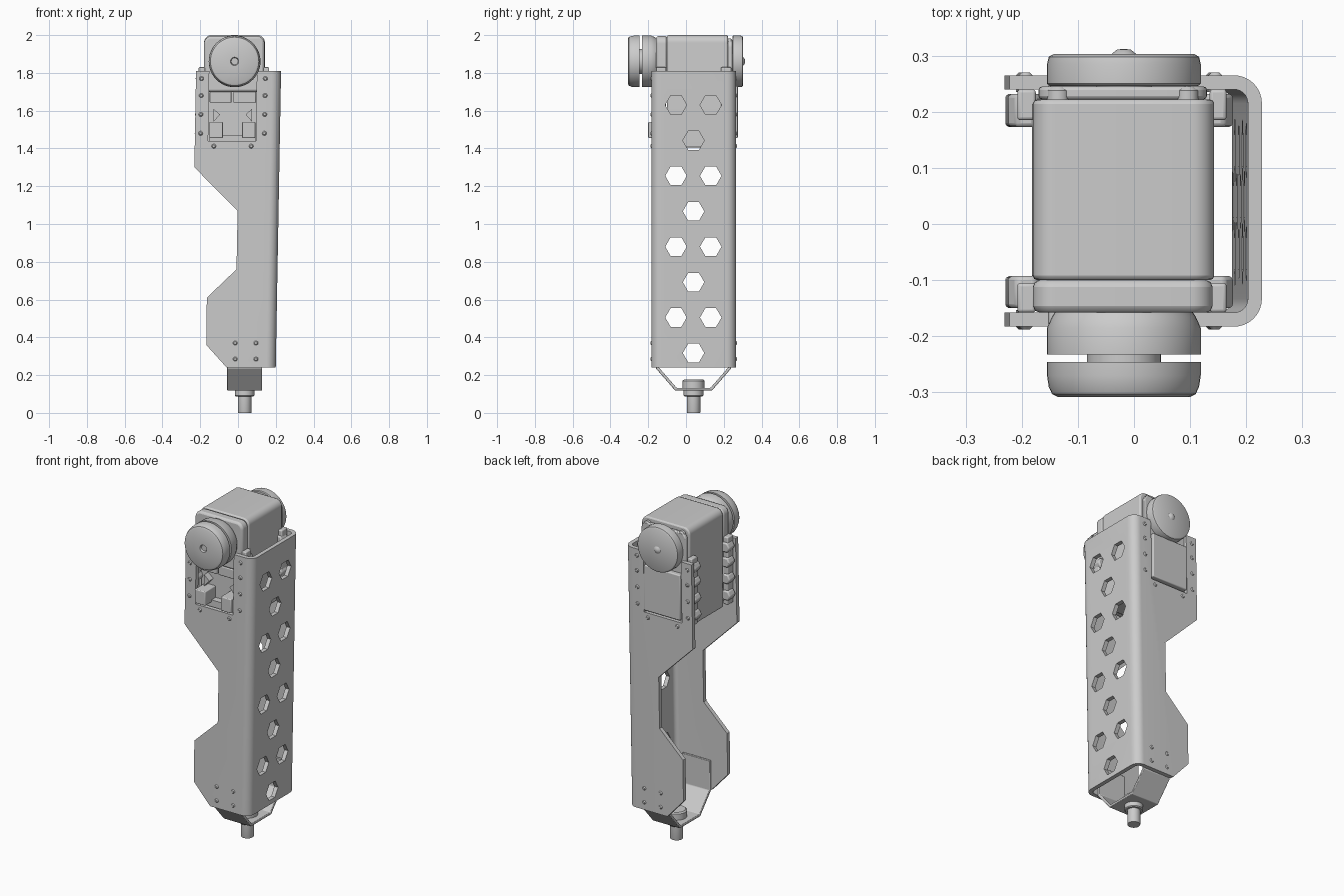
import bpy, bmesh, math
from mathutils import Vector

if "Cube" in bpy.data.objects:
    bpy.data.objects.remove(bpy.data.objects["Cube"])

TILT = 0.018          # the channel leans slightly towards +x at the top
Y0, Y1 = -0.183, 0.265  # outer faces of the two side plates
YC = 0.04


def finish(bm, name):
    bmesh.ops.remove_doubles(bm, verts=bm.verts, dist=1e-5)
    bmesh.ops.recalc_face_normals(bm, faces=bm.faces)
    mesh = bpy.data.meshes.new(name)
    bm.to_mesh(mesh)
    bm.free()
    ob = bpy.data.objects.new(name, mesh)
    bpy.context.collection.objects.link(ob)
    return ob


def add_prism(bm, pts, axis, a, b):
    """Extrude a 2D outline along an axis; outline is in the other two axes in order."""
    def place(p, d):
        c = list(p)
        c.insert("xyz".index(axis), d)
        return c
    lo = [bm.verts.new(place(p, a)) for p in pts]
    hi = [bm.verts.new(place(p, b)) for p in pts]
    bm.faces.new(lo)
    bm.faces.new(hi[::-1])
    n = len(pts)
    for i in range(n):
        bm.faces.new((lo[i], hi[i], hi[(i + 1) % n], lo[(i + 1) % n]))


def prism(name, pts, axis, a, b):
    bm = bmesh.new()
    add_prism(bm, pts, axis, a, b)
    return finish(bm, name)


def bevel(ob, width, segments=2):
    m = ob.modifiers.new("bevel", 'BEVEL')
    m.width, m.segments = width, segments
    m.limit_method, m.angle_limit = 'ANGLE', math.radians(40)
    return ob


def box(name, x, y, z, r=0.0):
    ob = prism(name, [(x[0], y[0]), (x[1], y[0]), (x[1], y[1]), (x[0], y[1])], 'z', *z)
    return bevel(ob, r, 3) if r else ob


def lathe(name, prof, centre, axis, steps=40):
    """Revolve (radius, position along axis) points about an axis through centre."""
    ax = Vector([c == axis for c in "xyz"])
    side = Vector((1, 0, 0)) if axis != 'x' else Vector((0, 1, 0))
    bm = bmesh.new()
    vs = [bm.verts.new(Vector(centre) + side * r + ax * d) for r, d in prof]
    es = [bm.edges.new(p) for p in zip(vs, vs[1:])]
    bmesh.ops.spin(bm, geom=vs + es, cent=centre, axis=ax, angle=2 * math.pi,
                   steps=steps, use_merge=True)
    return finish(bm, name)


def arc(cx, cy, r, a0, a1, n=8):
    return [(cx + r * math.cos(math.radians(a0 + (a1 - a0) * i / n)),
             cy + r * math.sin(math.radians(a0 + (a1 - a0) * i / n))) for i in range(n + 1)]


def hexagon(cx, cy, r):
    return arc(cx, cy, r, 0, 300, 5)


def boolean(ob, cutter, op):
    m = ob.modifiers.new("cut", 'BOOLEAN')
    m.object, m.operation, m.solver = cutter, op, 'EXACT'
    bpy.context.view_layer.objects.active = ob
    bpy.ops.object.modifier_apply(modifier=m.name)
    bpy.data.objects.remove(cutter)


# leg channel: leaning U section trimmed to the side silhouette
xc, R, r = 0.178, 0.05, 0.025
section = ([(-0.35, Y0)] + arc(xc, Y0 + R, R, -90, 0) + arc(xc, Y1 - R, R, 0, 90)
           + [(-0.35, Y1), (-0.35, Y1 - r)] + arc(xc, Y1 - R, r, 90, 0)
           + arc(xc, Y0 + R, r, 0, -90) + [(-0.35, Y0 + r)])
channel = prism("leg_channel", section, 'z', 0.1, 1.95)
for v in channel.data.vertices:
    v.co.x += TILT * (v.co.z - 1.81)
outline = [(0.4, 0.24), (0.4, 1.81), (0.1, 1.81), (0.095, 1.44), (-0.158, 1.44),
           (-0.152, 1.81), (-0.222, 1.81), (-0.231, 1.30), (-0.002, 1.07),
           (-0.008, 0.76), (-0.165, 0.61), (-0.168, 0.36), (-0.06, 0.24)]
boolean(channel, prism("outline_cutter", outline, 'y', -0.5, 0.5), 'INTERSECT')

# hexagonal lightening holes in the spine
bm = bmesh.new()
for i in range(4):
    for y, z in ((-0.053, 1.63), (0.131, 1.63), (0.04, 1.442)):
        add_prism(bm, hexagon(y, z - 0.375 * i, 0.057), 'x', 0.1, 0.4)
boolean(channel, finish(bm, "hole_cutter"), 'DIFFERENCE')

# servo case: rounded main body, front cap and back cover
body = prism("servo_body", [(-0.182, 1.405), (0.143, 1.405)] + arc(0.103, 1.96, 0.04, 0, 90)
             + arc(-0.14, 1.96, 0.04, 90, 180), 'y', -0.10, 0.222)
bevel(body, 0.008)
cap = prism("servo_front_cap", [(-0.18, 1.70), (0.14, 1.70)] + arc(0.10, 1.955, 0.04, 0, 90)
            + arc(-0.14, 1.955, 0.04, 90, 180), 'y', -0.158, -0.10)
bevel(cap, 0.012)
cover = prism("servo_back_cover", [(-0.17, 1.42), (0.13, 1.42)] + arc(0.09, 1.935, 0.04, 0, 90)
              + arc(-0.13, 1.935, 0.04, 90, 180), 'y', 0.222, 0.245)
bevel(cover, 0.006)
box("servo_back_panel", (-0.15, 0.092), (0.24, 0.274), (1.455, 1.73), 0.006)

# details seen in the front window
for x0, x1 in ((-0.15, -0.035), (-0.025, 0.095)):
    box("front_ledge", (x0, x1), (-0.155, -0.095), (1.642, 1.70), 0.005)
for x0, x1 in ((-0.152, -0.08), (0.022, 0.092)):
    box("cable_socket", (x0, x1), (-0.2, -0.095), (1.455, 1.54), 0.005)
box("front_sill", (-0.15, 0.092), (-0.14, -0.095), (1.42, 1.47))
for x, s in ((-0.13, 1), (0.075, -1)):
    prism("front_gusset", [(x, 1.61), (x + 0.035 * s, 1.58), (x, 1.54)], 'y', -0.14, -0.095)

# servo ears with lugs, nuts and screws through the side plates
for y0, y1, face, d in ((-0.158, -0.105, Y0, -1), (0.185, 0.24, Y1, 1)):
    for xa, xb, xs in ((-0.208, -0.175, -0.193), (0.135, 0.165, 0.145)):
        box("servo_ear", (xa, xb), (y0, y1), (1.42, 1.83), 0.006)
        for z in (1.77, 1.68, 1.58, 1.48):
            x = xs + TILT * (z - 1.77)
            nut_y = (y0 + 0.008, y1 + 0.012) if d < 0 else (y0 - 0.012, y1 - 0.008)
            bevel(prism("ear_nut", hexagon(x, z, 0.033), 'y', *nut_y), 0.007)

# button screw heads on both side plates
screws = [(x + TILT * (z - 1.77), z) for z in (1.77, 1.68, 1.58, 1.48) for x in (-0.193, 0.145)]
screws += [(-0.128, 1.412), (0.07, 1.412)]
screws += [(x, z) for x in (-0.015, 0.095) for z in (0.285, 0.37)]
for x, z in screws:
    for face, d in ((Y0, -1), (Y1, 1)):
        lathe("plate_screw", [(0, d * 0.005), (0.007, d * 0.005), (0.012, 0), (0.012, -d * 0.03),
                              (0, -d * 0.03)], (x, face, z), 'y', 10)

# case screws on the top rear edge
for x in (-0.135, 0.095):
    lathe("case_screw", [(0, 0.245), (0.012, 0.245), (0.02, 0.238), (0.02, 0.2), (0, 0.2)],
          (x, 0, 1.962), 'y', 12)

# output horns, hub and boss on the hip axis
axis_c = (-0.018, 0, 1.861)
lathe("front_horn", [(0, -0.298), (0.018, -0.298), (0.022, -0.308), (0.118, -0.308),
                     (0.128, -0.303), (0.134, -0.29), (0.137, -0.27), (0.137, -0.246),
                     (0, -0.246)], axis_c, 'y', 48)
lathe("horn_neck", [(0, -0.25), (0.066, -0.25), (0.066, -0.225), (0, -0.225)], axis_c, 'y')
lathe("gear_boss", [(0, -0.233), (0.137, -0.233), (0.137, -0.185), (0.128, -0.165),
                    (0.118, -0.15), (0, -0.15)], axis_c, 'y', 48)
lathe("rear_horn", [(0, 0.303), (0.125, 0.303), (0.134, 0.298), (0.137, 0.285), (0.137, 0.25),
                    (0.132, 0.246), (0, 0.246)], axis_c, 'y', 48)
lathe("rear_axle", [(0, 0.25), (0.05, 0.25), (0.05, 0.22), (0, 0.22)], axis_c, 'y')
lathe("rear_horn_bolt", [(0, 0.312), (0.012, 0.311), (0.022, 0.303), (0.022, 0.29), (0, 0.29)],
      axis_c, 'y', 12)

# ankle strap: bent sheet between the side plates
half = [(0.199, 0.42), (0.199, 0.235), (0.097, 0.118)]
inner = [(0.184, 0.42), (0.184, 0.241), (0.090, 0.133)]
strap = ([(YC - a, z) for a, z in half] + [(YC + a, z) for a, z in half[::-1]]
         + [(YC + a, z) for a, z in inner] + [(YC - a, z) for a, z in inner[::-1]])
bevel(prism("ankle_strap", strap, 'x', -0.057, 0.128), 0.003)

# foot peg, collar and lock nut
foot = (0.035, YC, 0)
lathe("foot_peg", [(0, 0), (0.035, 0), (0.036, 0.003), (0.036, 0.1), (0, 0.1)], foot, 'z', 32)
lathe("foot_collar", [(0, 0.087), (0.047, 0.087), (0.052, 0.092), (0.052, 0.12), (0, 0.12)],
      foot, 'z', 32)
lathe("foot_nut", [(0, 0.13), (0.058, 0.13), (0.058, 0.17), (0.05, 0.177), (0, 0.177)],
      foot, 'z', 32)

# smooth curved surfaces, keep hard edges
bpy.ops.object.select_all(action='SELECT')
bpy.context.view_layer.objects.active = channel
bpy.ops.object.shade_smooth_by_angle(angle=math.radians(35))
